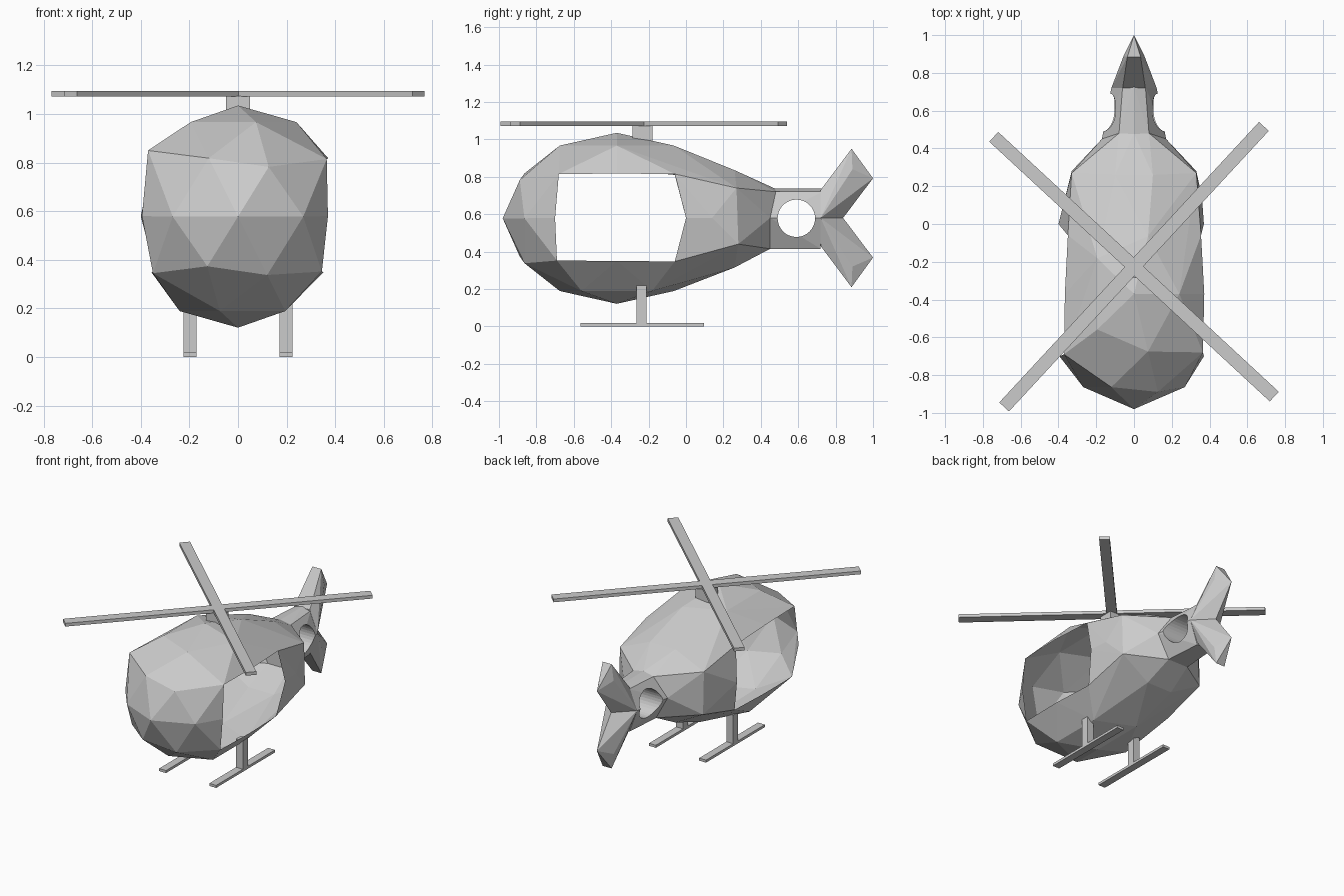
import bpy, bmesh, math
from mathutils import Vector

if "Cube" in bpy.data.objects:
    bpy.data.objects.remove(bpy.data.objects["Cube"])


def finish(bm, name):
    me = bpy.data.meshes.new(name)
    bmesh.ops.recalc_face_normals(bm, faces=bm.faces[:])
    bm.to_mesh(me)
    bm.free()
    ob = bpy.data.objects.new(name, me)
    bpy.context.collection.objects.link(ob)
    return ob


def mirrored(points):
    out = []
    for x, y, z in points:
        out.append((x, y, z))
        if x:
            out.append((-x, y, z))
    return out


def hull(bm, points):
    verts = [bm.verts.new(p) for p in points]
    res = bmesh.ops.convex_hull(bm, input=verts)
    junk = [g for g in res["geom_interior"] if isinstance(g, bmesh.types.BMVert)]
    if junk:
        bmesh.ops.delete(bm, geom=junk, context='VERTS')


def box(name, lo, hi, angle=0.0):
    lo, hi = Vector(lo), Vector(hi)
    bpy.ops.mesh.primitive_cube_add(size=1, location=(lo + hi) / 2, rotation=(0, 0, angle))
    ob = bpy.context.object
    ob.name = name
    ob.scale = hi - lo
    return ob


# Cabin: stretched icosphere nose and roof, side openings, tapered rear
R = 0.457
ico = bmesh.new()
bmesh.ops.create_icosphere(ico, subdivisions=2, radius=1)
shell = [(v.co.x * R, v.co.y * 0.61 - 0.37, v.co.z * R + 0.578)
         for v in ico.verts if abs(v.co.x) < 0.6 and v.co.y < 0.55]
ico.free()
window_right = [(.365, -.68, .815), (.372, -.37, .817), (.355, -.06, .815), (.37, 0, .58),
                (.34, -.06, .347), (.352, -.37, .35), (.345, -.69, .352), (.37, -.70, .58)]
window_left = [(-.37, -.69, .85), (-.366, -.37, .84), (-.35, -.06, .81), (-.40, 0, .58),
               (-.34, -.06, .347), (-.357, -.37, .35), (-.35, -.69, .345), (-.395, -.70, .58)]
rear = mirrored([(.10, .26, .835), (.33, .27, .74), (.36, .14, .58), (.33, .28, .44),
                 (.10, .26, .315), (.08, .48, .72), (.17, .45, .58), (.08, .45, .415),
                 (0, .48, .735)])
body = bmesh.new()
hull(body, shell + window_right + window_left + rear)
for loop in (window_right, window_left):
    keys = [Vector(p) for p in loop]
    vs = {v for v in body.verts if any((v.co - k).length < 1e-4 for k in keys)}
    bmesh.ops.delete(body, geom=[f for f in body.faces if all(v in vs for v in f.verts)],
                     context='FACES')
finish(body, "cabin")

# Tail boom with a round tunnel through it
boom = bmesh.new()
hull(boom, mirrored([(.08, .47, .72), (0, .47, .737), (.17, .45, .58), (.08, .45, .415),
                     (.06, .73, .72), (0, .73, .737), (.12, .72, .58), (.06, .72, .415)]))
tail = finish(boom, "tail_boom")
bpy.ops.mesh.primitive_cylinder_add(vertices=32, radius=.1, depth=1, location=(0, .59, .578),
                                    rotation=(0, math.pi / 2, 0))
cutter = bpy.context.object
cutter.name = "tunnel_cutter"
cutter.hide_render = True
cutter.hide_viewport = True
mod = tail.modifiers.new("tunnel", 'BOOLEAN')
mod.operation = 'DIFFERENCE'
mod.solver = 'EXACT'
mod.object = cutter

# Tail fins, one up and one down
for name, s in (("upper_fin", 1), ("lower_fin", -1)):
    fin = bmesh.new()
    pts = [(.06, .72, .15), (.12, .72, 0), (0, .84, 0),
           (.035, .885, .37), (.055, .89, .26), (0, 1.0, .212)]
    hull(fin, mirrored([(x, y, .58 + s * z) for x, y, z in pts]))
    finish(fin, name)

# Rotor mast and two crossed blades
box("rotor_mast", (-.05, -.285, .98), (.05, -.18, 1.075))
for i, a in enumerate((47.2, -42.8)):
    box(f"rotor_blade_{i + 1}", (-1.012, -.261, 1.072), (1.012, -.191, 1.095), math.radians(a))

# Landing skids
for side, x in (("left", -.197), ("right", .197)):
    box(f"{side}_skid", (x - .027, -.565, 0), (x + .027, .095, .018))
    box(f"{side}_strut", (x - .027, -.265, .01), (x + .027, -.21, .22))
